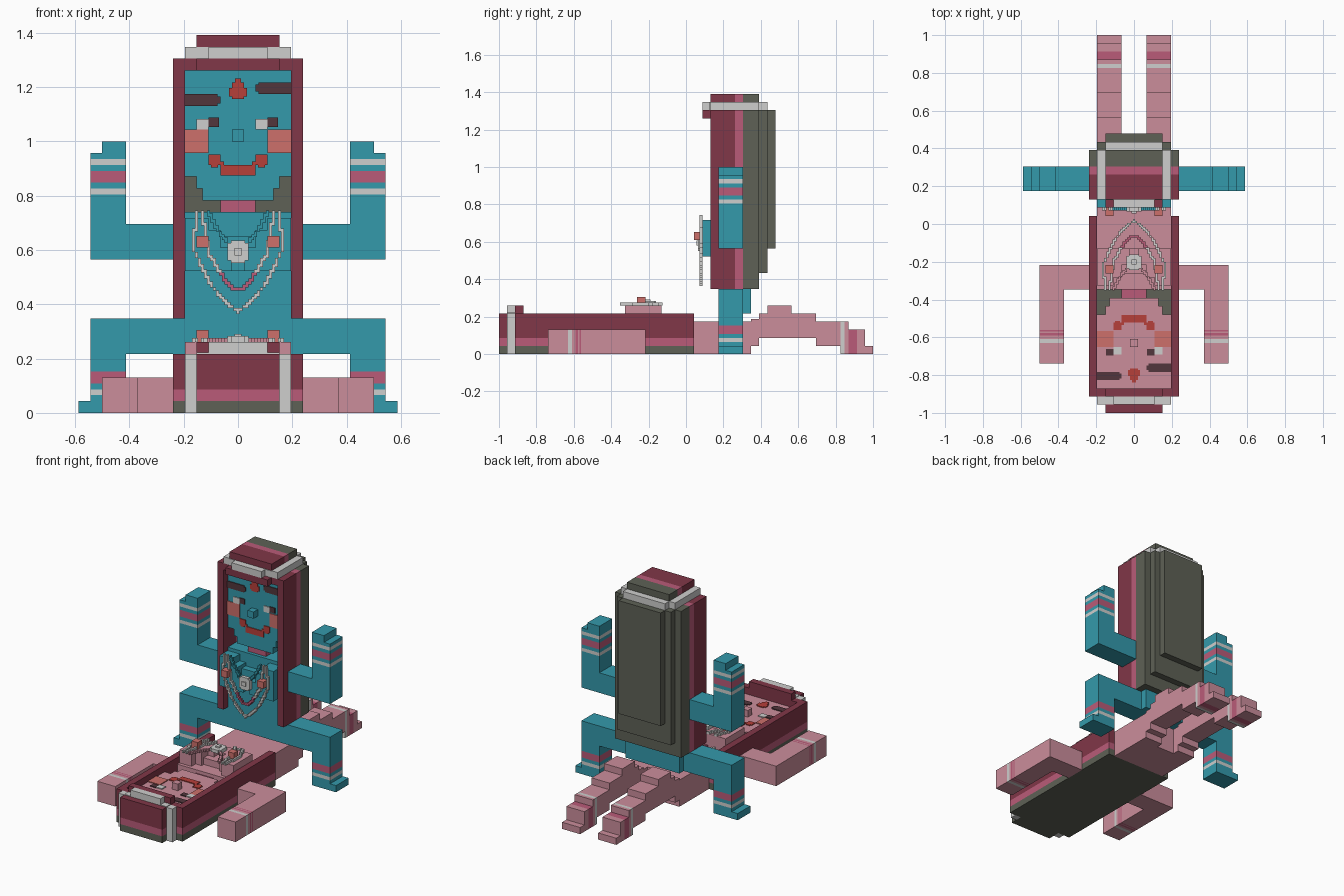
import bpy, bmesh

if "Cube" in bpy.data.objects:
    bpy.data.objects.remove(bpy.data.objects["Cube"])

U = 2 / 46  # one block
COLOURS = {
    "teal": (0.034, 0.32, 0.41), "pink": (0.60, 0.27, 0.33), "maroon": (0.22, 0.038, 0.065),
    "rose": (0.49, 0.105, 0.19), "olive": (0.112, 0.12, 0.093), "white": (0.62, 0.62, 0.61),
    "red": (0.47, 0.05, 0.042), "salmon": (0.61, 0.16, 0.145), "dark_brown": (0.084, 0.037, 0.045)}
MATS = {}
for name, c in COLOURS.items():
    MATS[name] = bpy.data.materials.new(name)
    MATS[name].diffuse_color = (*c, 1)


def upright(x, y, z):
    return (x * U, y * U, z * U)


def lying(x, y, z):
    # upright figure turned onto its back, head towards the front
    return (-x * U, (9 - z) * U, (8 - y) * U)


def build(name, boxes, place=upright, ymax=99):
    """One object from boxes (colour, x0, x1, y0, y1, z0, z1) given in blocks."""
    bm = bmesh.new()
    names = []
    for col, x0, x1, y0, y1, z0, z1 in boxes:
        y1 = min(y1, ymax)
        if y0 >= y1:
            continue
        if col not in names:
            names.append(col)
        v = [bm.verts.new(place(x, y, z)) for x in (x0, x1) for y in (y0, y1) for z in (z0, z1)]
        for f in ((0, 1, 3, 2), (4, 6, 7, 5), (0, 4, 5, 1), (2, 3, 7, 6), (0, 2, 6, 4), (1, 5, 7, 3)):
            bm.faces.new([v[i] for i in f]).material_index = names.index(col)
    bmesh.ops.recalc_face_normals(bm, faces=bm.faces)
    me = bpy.data.meshes.new(name)
    bm.to_mesh(me)
    bm.free()
    for n in names:
        me.materials.append(MATS[n])
    ob = bpy.data.objects.new(name, me)
    bpy.context.collection.objects.link(ob)
    return ob


def mirror(boxes):
    return boxes + [(c, -x1, -x0, *r) for c, x0, x1, *r in boxes]


def layers(x0, x1, y0, y1, steps):
    """Stack of coloured layers: steps = [z0, colour, z1, colour, z2 ...]."""
    return [(steps[i + 1], x0, x1, y0, y1, steps[i], steps[i + 2]) for i in range(0, len(steps) - 2, 2)]


def strand(points, colour, drape):
    """Half a bead strand, along points (x, z), snapped to a quarter-block grid."""
    cells = {}
    for (xa, za), (xb, zb) in zip(points, points[1:]):
        for i in range(25):
            t = i / 24
            cells[(round((xa + (xb - xa) * t) * 4) / 4, round((za + (zb - za) * t) * 4) / 4)] = 1
    out = []
    for x, z in cells:
        y = 3.65 if drape and z < 12 else 1.65
        out.append((colour, x - .125, x + .125, y, y + .35, z - .125, z + .125))
    return out


def body(tag, skin, place, ymax, drape):
    def add(name, boxes):
        build(tag + "_" + name, boxes, place, ymax)

    # hair: side walls, top, stepped back
    hair = mirror([("maroon", 4.5, 5.5, 3, 6, 8, 30), ("rose", 4.5, 5.5, 6, 7, 8, 30)])
    hair += [("maroon", -4.5, 4.5, 3, 6, 29, 30), ("rose", -4.5, 4.5, 6, 7, 29, 30),
             ("maroon", -3.5, 3.5, 2, 3, 29, 30),
             ("olive", -5.5, 5.5, 7, 9, 8, 30), ("olive", -4.5, 4.5, 9, 10, 10, 30),
             ("olive", -3.5, 3.5, 10, 11, 13, 30)]
    add("hair", hair)
    add("hair_crown", [("maroon", -3.5, 3.5, 3, 6, 30, 32), ("rose", -3.5, 3.5, 6, 7, 30, 32),
                       ("olive", -3.5, 3.5, 7, 9, 30, 32)])
    add("head_band", [("white", -2.5, 2.5, 2, 3, 30, 31), ("white", -3.5, 3.5, 9, 10, 30, 31)]
        + mirror([("white", 3.5, 4.5, 3, 9, 30, 31), ("white", 2.5, 3.5, 2.9, 3.4, 30, 31)]))
    # head with narrowing jaw, neck and nose
    add("head", [(skin, -4.5, 4.5, 4, 7, 20, 29), (skin, -3.5, 3.5, 4, 7, 19, 20),
                 (skin, -3, 3, 4, 7, 18, 19), ("rose", -1.5, 1.5, 4.5, 7, 17, 18),
                 (skin, -.5, .5, 3, 4, 23, 24)])
    # face plates
    f = (3.87, 4)
    face = [("dark_brown", -4.5, -1.75, *f, 26, 27), ("dark_brown", -1.75, -1.5, *f, 26.2, 26.8),
            ("dark_brown", 1.75, 4.5, *f, 27, 28), ("dark_brown", 1.5, 1.75, *f, 27.2, 27.8),
            ("white", -3.5, -2.5, *f, 24, 24.9), ("dark_brown", -2.5, -1.6, *f, 24.2, 25),
            ("white", 1.5, 2.5, *f, 24, 24.9), ("dark_brown", 2.5, 3.4, *f, 24.2, 25),
            ("red", -.5, .5, *f, 26.6, 26.8), ("red", -.75, .75, *f, 26.8, 27.5),
            ("red", -.5, .5, *f, 27.5, 28), ("red", -.25, .25, *f, 28, 28.3),
            ("red", -1.5, 1.5, *f, 20.1, 21)]
    face += mirror([("salmon", 2.5, 4.5, *f, 22, 24), ("red", 1.5, 2.5, *f, 21, 21.9),
                    ("red", 1.2, 1.5, *f, 21, 21.3), ("red", 1.7, 2.3, *f, 20.8, 21)])
    add("face_details", face)
    # torso and chest
    add("torso", [(skin, -4.5, 4.5, 4, 7, 5, 17), (skin, -4.5, 4.5, 7, 8, 5, 8),
                  (skin, -1.5, 1.5, 3, 4, 12, 15)]
        + mirror([(skin, .5, 4.5, 2, 4, 12, 14), (skin, 1.5, 4.5, 2, 4, 14, 15.5),
                  (skin, 2.5, 4.5, 2, 4, 15.5, 16.5)]))
    # bead strands, pendant and square ornaments
    beads = strand([(3.5, 17), (3.75, 14), (2.4, 11), (1.2, 9.5), (0, 8.6)], "white", drape)
    beads += strand([(3, 17), (2.5, 13.5), (1.6, 12)], "white", drape)
    beads += strand([(1.6, 12), (.8, 10.8), (0, 10.4)], "rose", drape)
    beads += strand([(2.5, 17), (1.75, 15.5), (1, 14.5)], skin, drape)
    add("bead_strands", mirror(beads))
    add("pendant", [("white", -.9, .9, 1.5, 2, 12.9, 14.4), ("white", -.6, .6, 1.5, 2, 12.7, 14.6),
                    ("white", -.3, .3, 1.3, 1.5, 13.35, 13.95)])
    add("ornaments", mirror([("salmon", 2.5, 3.5, 1, 2, 14, 15)]))


body("upright", "teal", upright, 99, False)
body("lying", "pink", lying, 8, True)

# upright figure: raised arms with bracelets
T, R, W, P = "teal", "rose", "white", "pink"
build("upright_arms", mirror(
    [(T, 4.5, 9.5, 4, 7, 13, 16)]
    + layers(9.5, 12.5, 4, 7, [13, T, 18.5, W, 19, T, 19.5, R, 20.5, T, 21, W, 21.5, T, 22])
    + [(T, 9.5, 11.5, 4, 7, 22, 23)]))
# upright figure: bent legs with anklets and feet
build("upright_legs", mirror(
    [(T, 4.5, 9.5, 4, 7, 5, 8)]
    + layers(9.5, 12.5, 4, 7, [1, T, 1.5, W, 2, T, 2.5, R, 3.5, T, 8])
    + [(T, 9.5, 13.5, 4, 7, 0, 1)]))

# lying figure: arms resting on the ground with bracelets
arm = [(P, 5.5, 8.5, -8, -5, 0, 3)]
cuts = [-17, P, -14.5, W, -14, P, -13.6, R, -13.3, P, -13.1, R, -12.9, P, -5]
arm += [(cuts[i + 1], 8.5, 11.5, cuts[i], cuts[i + 2], 0, 2 if i == 99 else 3)
        for i in range(0, len(cuts) - 2, 2)]
build("lying_arms", mirror(arm))

# lying figure: hips and stepped legs (y0, y1, bottom, top, colour)
build("lying_hips", [(P, -4.5, 4.5, 4, 7, 0, 4)])
steps = [(7, 8, 0, 4, P), (8, 9, 1, 4.3, P), (9, 10, 2, 5, P), (10, 13, 2, 6, P), (13, 16, 2, 5, P),
         (16, 17, 1, 4, P), (17, 19, 1, 4, P), (19, 19.5, 0, 4, W), (19.5, 20, 0, 4, P),
         (20, 21, 0, 3, R), (21, 22, 0, 3, P), (22, 23, 0, 1, P)]
build("lying_legs", mirror([(c, 1.5, 4.5, a, b, lo, hi) for a, b, lo, hi, c in steps]))

for m in bpy.data.materials:
    if m.users and not m.is_grease_pencil:
        m.use_nodes = True
        m.node_tree.nodes["Principled BSDF"].inputs["Base Color"].default_value = m.diffuse_color
